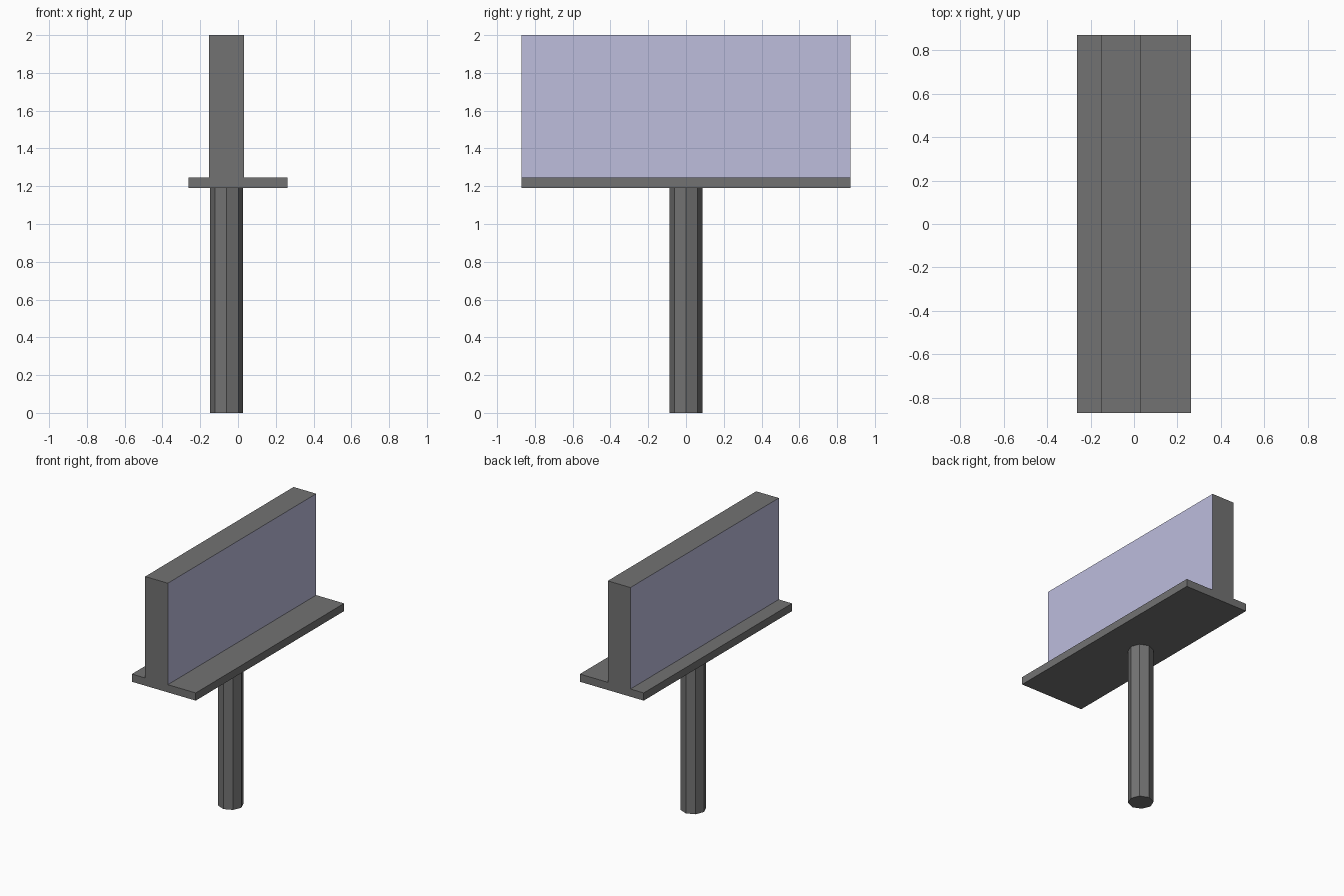
import bpy
import math

if "Cube" in bpy.data.objects:
    bpy.data.objects.remove(bpy.data.objects["Cube"])


def make_material(name, color):
    mat = bpy.data.materials.new(name)
    mat.diffuse_color = (*color, 1.0)
    mat.use_nodes = True
    mat.node_tree.nodes["Principled BSDF"].inputs["Base Color"].default_value = mat.diffuse_color
    return mat


grey = make_material("dark_grey", (0.17, 0.17, 0.17))
blue = make_material("pale_blue", (0.51, 0.51, 0.72))


def box(name, x0, x1, half_y, z0, z1):
    bpy.ops.mesh.primitive_cube_add(size=1, location=((x0 + x1) / 2, 0, (z0 + z1) / 2))
    obj = bpy.context.object
    obj.name = name
    obj.scale = (x1 - x0, 2 * half_y, z1 - z0)
    bpy.ops.object.transform_apply(location=False, rotation=False, scale=True)
    obj.data.materials.append(grey)
    return obj


# Octagonal support post, corners on the axes
bpy.ops.mesh.primitive_cylinder_add(vertices=8, radius=0.087, depth=1.19,
                                    location=(-0.06, 0, 0.595))
post = bpy.context.object
post.name = "post"
post.data.materials.append(grey)

# Flat ledge under the sign
box("ledge", -0.262, 0.262, 0.87, 1.19, 1.247)

# Upright sign board with blue panels on both broad faces
board = box("sign_board", -0.153, 0.033, 0.87, 1.247, 2.0)
board.data.materials.append(blue)
for face in board.data.polygons:
    if abs(face.normal.x) > 0.9:
        face.material_index = 1
